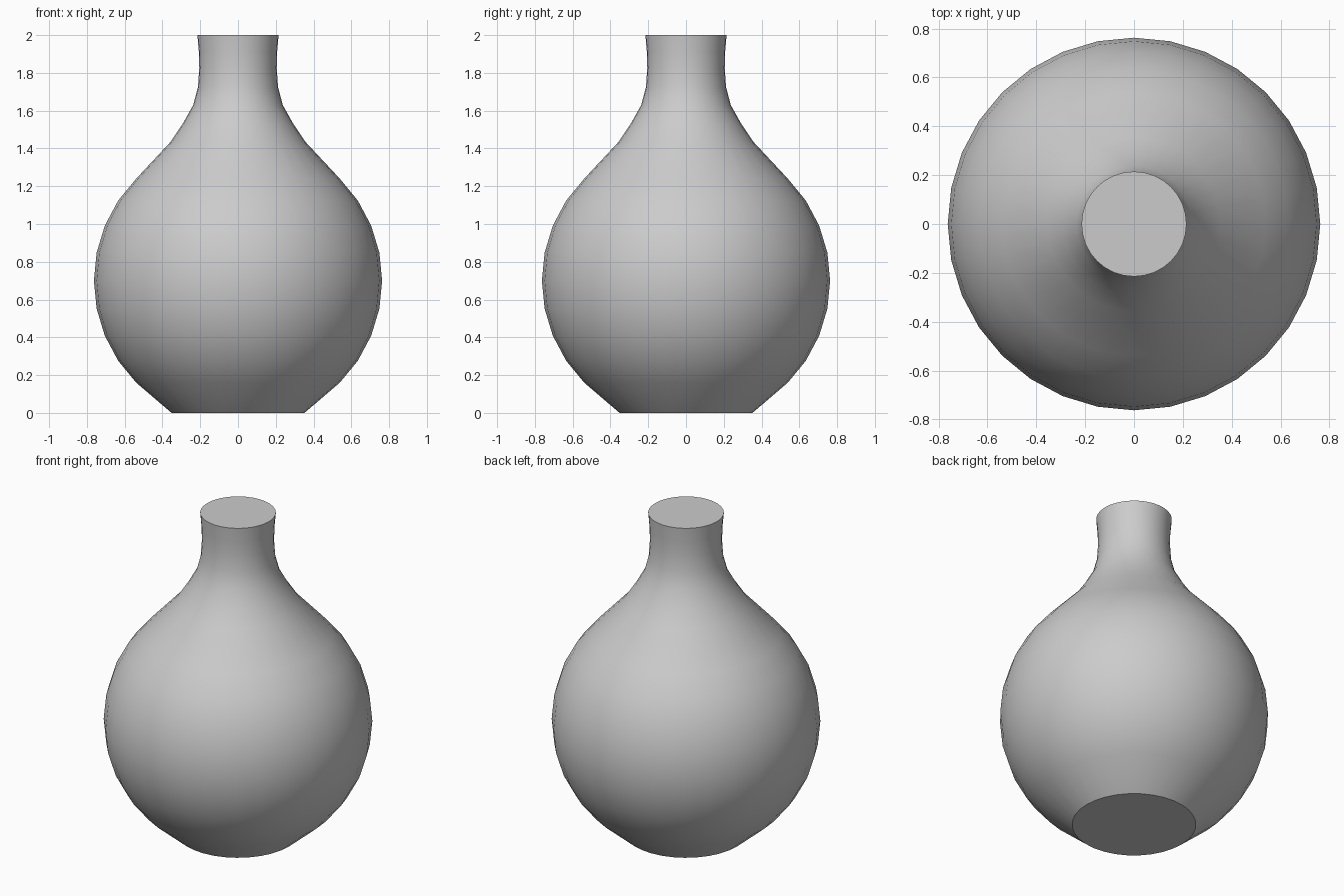
import bpy, bmesh, math

if "Cube" in bpy.data.objects:
    bpy.data.objects.remove(bpy.data.objects["Cube"])

SIDES = 32
RADIUS, CENTRE = 0.763, 0.70
STEP = math.radians(11.25)

# Profile: cut base, spherical body, then a concave shoulder and slightly flared neck
profile = [(0.352, 0.0)]
profile += [(RADIUS * math.cos(i * STEP), CENTRE + RADIUS * math.sin(i * STEP))
            for i in range(-4, 5)]
profile += [(0.355, 1.437), (0.29, 1.535), (0.237, 1.63), (0.212, 1.725),
            (0.205, 1.825), (0.207, 1.91), (0.215, 2.0)]

# Revolve the profile into a closed body
bm = bmesh.new()
rings = []
for r, z in profile:
    rings.append([bm.verts.new((r * math.cos(2 * math.pi * k / SIDES),
                                r * math.sin(2 * math.pi * k / SIDES), z))
                  for k in range(SIDES)])
for low, high in zip(rings, rings[1:]):
    for k in range(SIDES):
        n = (k + 1) % SIDES
        bm.faces.new((low[k], low[n], high[n], high[k]))

# Flat base and flat top
bm.faces.new(rings[0][::-1])
bm.faces.new(rings[-1])

mesh = bpy.data.meshes.new("flask")
bm.to_mesh(mesh)
bm.free()
flask = bpy.data.objects.new("flask", mesh)
bpy.context.collection.objects.link(flask)

# Smooth sides with crisp rims
bpy.context.view_layer.objects.active = flask
flask.select_set(True)
bpy.ops.object.shade_smooth_by_angle(angle=math.radians(35))
